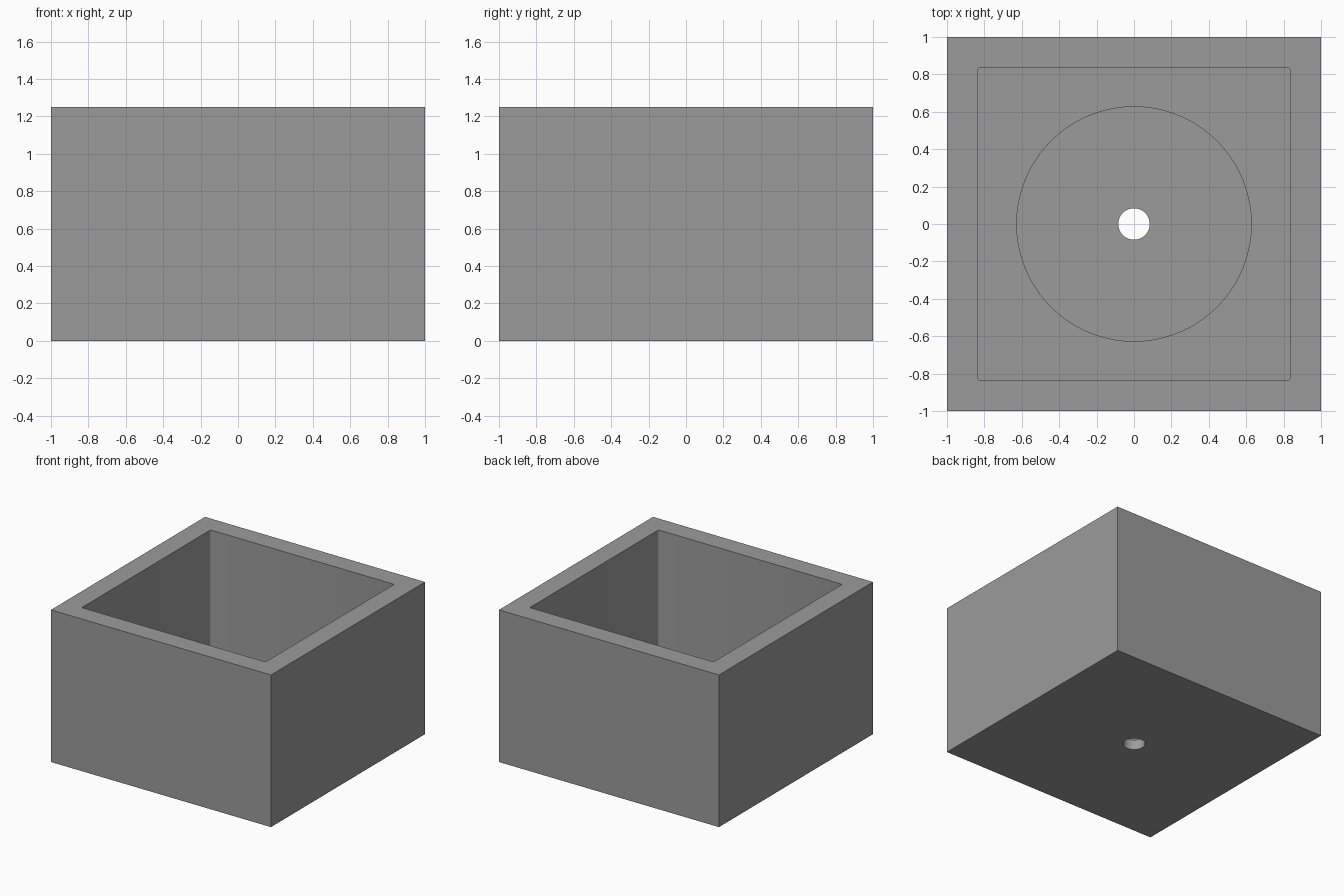
import bpy

if "Cube" in bpy.data.objects:
    bpy.data.objects.remove(bpy.data.objects["Cube"])

HEIGHT = 1.25
FLOOR = 0.167      # top of the floor
RECESS = 0.083     # bottom of the round recess

grey = bpy.data.materials.new("concrete grey")
grey.diffuse_color = (0.33, 0.33, 0.33, 1)
grey.use_nodes = True
grey.node_tree.nodes["Principled BSDF"].inputs["Base Color"].default_value = grey.diffuse_color


def box(name, width, z0, z1):
    bpy.ops.mesh.primitive_cube_add(size=1, location=(0, 0, (z0 + z1) / 2))
    ob = bpy.context.object
    ob.name = name
    ob.scale = (width, width, z1 - z0)
    bpy.ops.object.transform_apply(location=True, scale=True)
    ob.data.materials.append(grey)
    return ob


def cylinder(name, radius, z0, z1, sides):
    bpy.ops.mesh.primitive_cylinder_add(vertices=sides, radius=radius, depth=z1 - z0,
                                        location=(0, 0, (z0 + z1) / 2))
    ob = bpy.context.object
    ob.name = name
    ob.data.materials.append(grey)
    return ob


# Square planter block
planter = box("planter", 2.0, 0, HEIGHT)

# Square cavity with slightly rounded upright corners
cavity = box("cavity_cutter", 1.67, FLOOR, HEIGHT + 0.2)
weights = cavity.data.attributes.new("bevel_weight_edge", 'FLOAT', 'EDGE')
for e in cavity.data.edges:
    a, b = (cavity.data.vertices[i].co for i in e.vertices)
    weights.data[e.index].value = 1.0 if abs(a.z - b.z) > 0.1 else 0.0
bevel = cavity.modifiers.new("corners", 'BEVEL')
bevel.limit_method = 'WEIGHT'
bevel.width = 0.012
bevel.segments = 3

# Round saucer recess in the floor and the drain hole through it
recess = cylinder("recess_cutter", 0.627, RECESS, FLOOR + 0.2, 72)
drain = cylinder("drain_cutter", 0.084, -0.2, FLOOR + 0.1, 48)

for cutter in (cavity, recess, drain):
    mod = planter.modifiers.new(cutter.name, 'BOOLEAN')
    mod.operation = 'DIFFERENCE'
    mod.solver = 'EXACT'
    mod.object = cutter
    cutter.hide_render = True
    cutter.hide_set(True)

# Bake the cuts, then smooth the round walls only
bpy.ops.object.select_all(action='DESELECT')
bpy.context.view_layer.objects.active = planter
planter.select_set(True)
for mod in list(planter.modifiers):
    bpy.ops.object.modifier_apply(modifier=mod.name)
bpy.ops.object.shade_smooth_by_angle(angle=0.6)
for cutter in (cavity, recess, drain):
    bpy.data.objects.remove(cutter)
